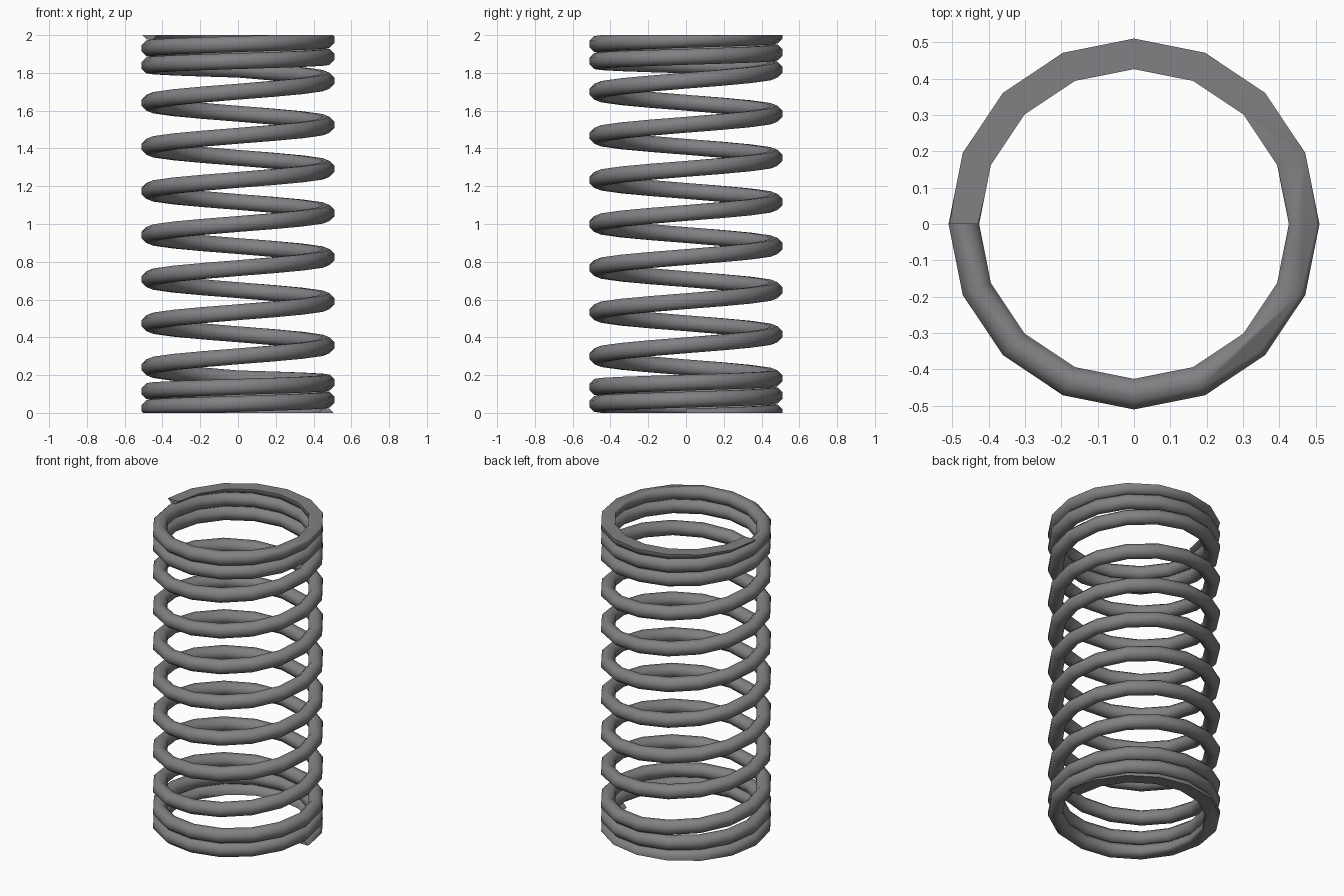
import bpy, bmesh, math

if "Cube" in bpy.data.objects:
    bpy.data.objects.remove(bpy.data.objects["Cube"])

RING, WIRE, SIDES, STEPS, TURNS = 0.468, 0.0455, 8, 16, 11.5
DEAD, ACTIVE_PITCH = 2.25, 0.2335

def height(t):
    # closed end coils rise slowly, active coils at full pitch
    if t > TURNS / 2:
        return 2 - height(TURNS - t)
    if t >= DEAD:
        return 1 + ACTIVE_PITCH * (t - TURNS / 2)
    top = 1 + ACTIVE_PITCH * (DEAD - TURNS / 2)
    return -0.02 + (top + 0.02) * t / DEAD

# wire swept along the right-handed helix
bm = bmesh.new()
rings = []
for i in range(int(TURNS * STEPS) + 1):
    t = i / STEPS
    a = 2 * math.pi * t
    ring = []
    for k in range(SIDES):
        b = 2 * math.pi * (k + 0.5) / SIDES
        r = RING + WIRE * math.cos(b)
        ring.append(bm.verts.new((r * math.cos(a), r * math.sin(a),
                                  height(t) + WIRE * math.sin(b))))
    rings.append(ring)
for p, q in zip(rings, rings[1:]):
    for k in range(SIDES):
        n = (k + 1) % SIDES
        bm.faces.new((p[k], p[n], q[n], q[k]))
bm.faces.new(rings[0])
bm.faces.new(rings[-1])
bmesh.ops.recalc_face_normals(bm, faces=bm.faces[:])

# ground-flat ends
for z, d in ((0, -1), (2, 1)):
    cut = bmesh.ops.bisect_plane(bm, geom=bm.verts[:] + bm.edges[:] + bm.faces[:],
                                 plane_co=(0, 0, z), plane_no=(0, 0, d), clear_outer=True)
    edges = [e for e in cut["geom_cut"] if isinstance(e, bmesh.types.BMEdge)]
    bmesh.ops.edgeloop_fill(bm, edges=edges)
bmesh.ops.recalc_face_normals(bm, faces=bm.faces[:])

mesh = bpy.data.meshes.new("coil_spring")
bm.to_mesh(mesh)
bm.free()
spring = bpy.data.objects.new("coil_spring", mesh)
bpy.context.collection.objects.link(spring)

steel = bpy.data.materials.new("grey_steel")
steel.diffuse_color = (0.22, 0.22, 0.23, 1)
steel.use_nodes = True
steel.node_tree.nodes["Principled BSDF"].inputs["Base Color"].default_value = steel.diffuse_color
mesh.materials.append(steel)

bpy.context.view_layer.objects.active = spring
spring.select_set(True)
bpy.ops.object.shade_smooth_by_angle(angle=math.radians(50))
